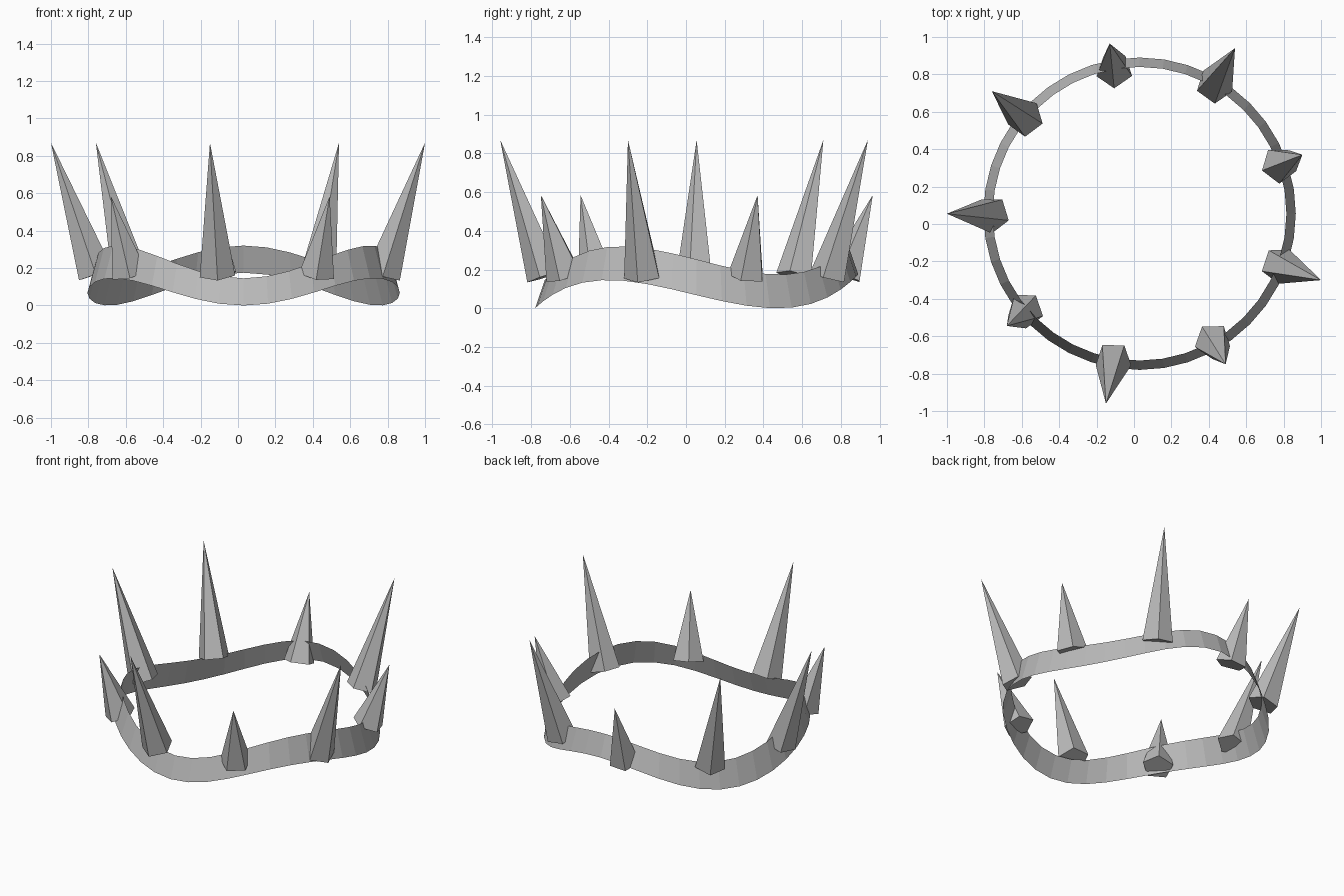
import bpy, bmesh, math
from mathutils import Vector

if "Cube" in bpy.data.objects:
    bpy.data.objects.remove(bpy.data.objects["Cube"])

metal = bpy.data.materials.new("grey metal")
metal.diffuse_color = (0.5, 0.5, 0.5, 1)
metal.use_nodes = True
metal.node_tree.nodes["Principled BSDF"].inputs["Base Color"].default_value = metal.diffuse_color


def finish(bm, name):
    me = bpy.data.meshes.new(name)
    bm.to_mesh(me)
    bm.free()
    me.materials.append(metal)
    ob = bpy.data.objects.new(name, me)
    bpy.context.collection.objects.link(ob)
    return ob


# Wavy open band: three waves round the circle, leaning slightly inward
SEG, CX, CY, R_LOW, R_TOP = 40, 0.03, 0.055, 0.835, 0.785
bm = bmesh.new()
rows = []
for i in range(SEG):
    a = 2 * math.pi * i / SEG
    phi = a - math.pi / 2
    c2, c3 = math.cos(2 * phi), math.cos(3 * phi)
    mid = 0.16 + c3 * (0.0775 + 0.01 * c2)
    half = (0.165 - 0.02 * c2) / 2
    rows.append([bm.verts.new((CX + r * math.cos(a), CY + r * math.sin(a), z))
                 for r, z in ((R_LOW, mid - half), (R_TOP, mid + half))])
for i in range(SEG):
    a, b = rows[i], rows[(i + 1) % SEG]
    bm.faces.new((a[0], b[0], b[1], a[1]))
finish(bm, "band")

# Five-sided spikes leaning outward: base x, y and tip x, y, z
TALL, SHORT = 0.87, 0.585
spikes = [
    (-0.11, -0.725, -0.15, -0.96, TALL),
    (0.42, -0.625, 0.49, -0.75, SHORT),
    (0.775, -0.22, 1.00, -0.30, TALL),
    (0.775, 0.315, 0.90, 0.37, SHORT),
    (0.43, 0.74, 0.54, 0.94, TALL),
    (-0.105, 0.82, -0.13, 0.965, SHORT),
    (-0.58, 0.565, -0.76, 0.71, TALL),
    (-0.76, 0.05, -1.00, 0.055, TALL),
    (-0.58, -0.46, -0.68, -0.545, SHORT),
]
for n, (bx, by, tx, ty, tz) in enumerate(spikes):
    base, tip = Vector((bx, by, 0.165)), Vector((tx, ty, tz))
    turn = Vector((0, 0, 1)).rotation_difference(tip - base)
    bm = bmesh.new()
    ring = []
    for k in range(5):
        a = math.radians(-90 + 72 * k)
        ring.append(bm.verts.new(base + turn @ Vector((0.1 * math.cos(a), 0.1 * math.sin(a), 0))))
    top = bm.verts.new(tip)
    bm.faces.new(ring[::-1])
    for k in range(5):
        bm.faces.new((ring[k], ring[(k + 1) % 5], top))
    finish(bm, f"spike_{n + 1}")
